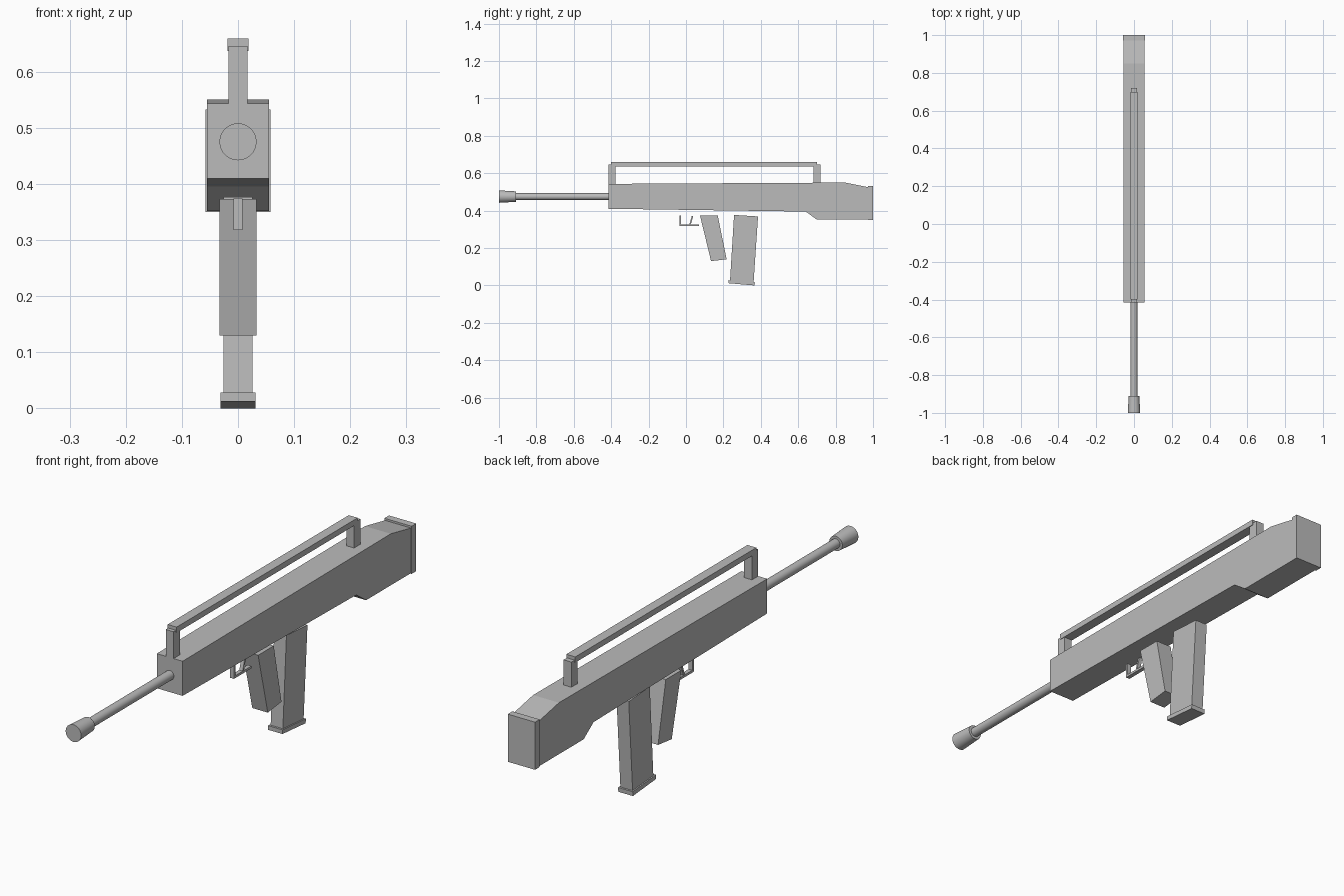
import bpy
import bmesh
from math import pi
from mathutils import Vector

cube = bpy.data.objects.get("Cube")
if cube:
    bpy.data.objects.remove(cube, do_unlink=True)

grey = bpy.data.materials.new("plain grey")
grey.use_nodes = True
grey.diffuse_color = (0.5, 0.5, 0.5, 1)
grey.node_tree.nodes["Principled BSDF"].inputs["Base Color"].default_value = grey.diffuse_color


def finish(name, bm):
    bmesh.ops.recalc_face_normals(bm, faces=bm.faces)
    mesh = bpy.data.meshes.new(name)
    bm.to_mesh(mesh)
    bm.free()
    mesh.materials.append(grey)
    obj = bpy.data.objects.new(name, mesh)
    bpy.context.collection.objects.link(obj)
    return obj


def slab(name, profile, half_width):
    """Extrude a (y, z) side profile across x."""
    bm = bmesh.new()
    face = bm.faces.new([bm.verts.new((-half_width, y, z)) for y, z in profile])
    moved = bmesh.ops.extrude_face_region(bm, geom=[face])["geom"]
    verts = [v for v in moved if isinstance(v, bmesh.types.BMVert)]
    bmesh.ops.translate(bm, verts=verts, vec=(2 * half_width, 0, 0))
    return finish(name, bm)


def block(name, y0, y1, z0, z1, half_width):
    return slab(name, [(y0, z0), (y1, z0), (y1, z1), (y0, z1)], half_width)


def tube(name, y0, y1, z, r0, r1):
    """Round bar along y, with radius r0 at y0 and r1 at y1."""
    bm = bmesh.new()
    bmesh.ops.create_cone(bm, cap_ends=True, segments=32, radius1=r1, radius2=r0, depth=y1 - y0)
    for v in bm.verts:
        v.co = Vector((v.co.x, (y0 + y1) / 2 - v.co.z, v.co.y + z))
    obj = finish(name, bm)
    bpy.ops.object.select_all(action="DESELECT")
    obj.select_set(True)
    bpy.context.view_layer.objects.active = obj
    bpy.ops.object.shade_smooth_by_angle(angle=pi / 6)
    return obj


# Main body and end pad
slab("body", [(-0.415, 0.41), (0.64, 0.395), (0.70, 0.352), (0.975, 0.352),
              (0.975, 0.525), (0.85, 0.55), (-0.415, 0.543)], 0.055)
block("end_pad", 0.972, 1.0, 0.35, 0.533, 0.058)

# Barrel and muzzle
tube("barrel", -0.92, -0.40, 0.475, 0.018, 0.018)
tube("muzzle", -1.0, -0.91, 0.475, 0.033, 0.028)

# Carrying handle
for name, y in (("front_handle_post", -0.415), ("rear_handle_post", 0.682)):
    block(name, y, y + 0.038, 0.535, 0.646, 0.0165)
block("handle_rail", -0.40, 0.70, 0.637, 0.659, 0.019)

# Grip and magazine
slab("grip", [(0.075, 0.373), (0.17, 0.373), (0.217, 0.14), (0.134, 0.13)], 0.033)
slab("magazine", [(0.257, 0.377), (0.385, 0.369), (0.361, 0.01), (0.235, 0.02)], 0.026)
slab("magazine_base", [(0.226, 0.028), (0.368, 0.017), (0.367, 0.0), (0.226, 0.012)], 0.031)

# Trigger and its guard
slab("trigger_guard", [(-0.036, 0.374), (-0.036, 0.318), (0.07, 0.318), (0.07, 0.327),
                       (-0.027, 0.327), (-0.027, 0.374)], 0.008)
slab("trigger", [(0.031, 0.371), (0.039, 0.371), (0.026, 0.327), (0.018, 0.327)], 0.007)
